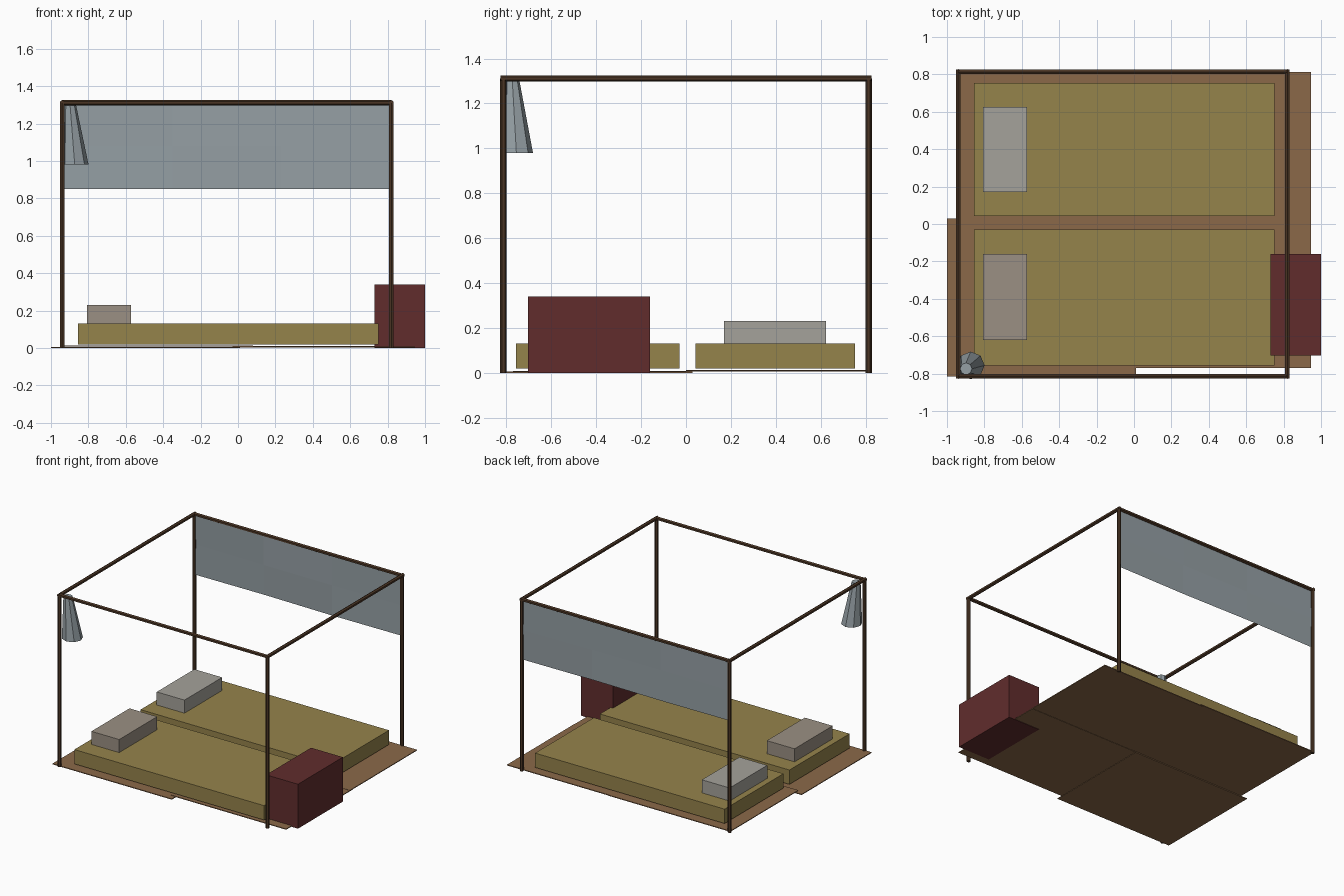
import bpy, math
from mathutils import Vector

if "Cube" in bpy.data.objects:
    bpy.data.objects.remove(bpy.data.objects["Cube"])


def material(name, rgb):
    m = bpy.data.materials.new(name)
    m.diffuse_color = (*[c ** 2.2 for c in rgb], 1)
    m.use_nodes = True
    m.node_tree.nodes["Principled BSDF"].inputs["Base Color"].default_value = m.diffuse_color
    return m


WOOD = material("dark_wood", (0.30, 0.22, 0.16))
MAT = material("woven_mat", (0.54, 0.41, 0.29))
BED = material("bedding", (0.58, 0.51, 0.30))
RED = material("red_paint", (0.38, 0.19, 0.19))
CLOTH = material("grey_cloth", (0.58, 0.62, 0.64))
PILLOWS = [material("front_linen", (0.60, 0.56, 0.51)),
           material("back_linen", (0.64, 0.63, 0.60))]


def mesh(name, verts, faces, mat):
    me = bpy.data.meshes.new(name)
    me.from_pydata(verts, [], faces)
    me.materials.append(mat)
    ob = bpy.data.objects.new(name, me)
    bpy.context.collection.objects.link(ob)
    return ob


def box(name, x0, x1, y0, y1, z0, z1, mat):
    bpy.ops.mesh.primitive_cube_add(
        size=1, location=((x0 + x1) / 2, (y0 + y1) / 2, (z0 + z1) / 2))
    ob = bpy.context.object
    ob.name = name
    ob.scale = (x1 - x0, y1 - y0, z1 - z0)
    ob.data.materials.append(mat)


def pole(name, a, b, r=0.014):
    a, b = Vector(a), Vector(b)
    bpy.ops.mesh.primitive_cylinder_add(
        vertices=6, radius=r, depth=(b - a).length, location=(a + b) / 2)
    ob = bpy.context.object
    ob.name = name
    ob.rotation_euler = (b - a).to_track_quat('Z', 'Y').to_euler()
    ob.data.materials.append(WOOD)


# Pole frame
XL, XR, Y, TOP = -0.94, 0.82, 0.814, 1.311
for side, x in (("left", XL), ("right", XR)):
    for end, y in (("front", -Y), ("back", Y)):
        pole(f"{end}_{side}_post", (x, y, 0), (x, y, TOP))
    pole(f"{side}_beam", (x, -Y - 0.012, TOP), (x, Y + 0.012, TOP))
for end, y in (("front", -Y), ("back", Y)):
    pole(f"{end}_beam", (XL, y, TOP), (XR, y, TOP))

# Overlapping floor mats
box("front_left_mat", -1.0, 0.01, -0.815, 0.03, 0.0, 0.006, MAT)
box("front_right_mat", -0.03, 0.947, -0.77, 0.03, 0.003, 0.009, MAT)
box("back_right_mat", 0.055, 0.947, 0.0, 0.813, 0.005, 0.011, MAT)
box("back_left_mat", -0.95, 0.08, 0.0, 0.82, 0.007, 0.013, MAT)

# Mattresses and pillows
beds = (("front", -0.757, -0.03, -0.62, -0.16), ("back", 0.043, 0.754, 0.17, 0.625))
for i, (end, y0, y1, p0, p1) in enumerate(beds):
    box(f"{end}_mattress", -0.855, 0.75, y0, y1, 0.02, 0.13, BED)
    box(f"{end}_pillow", -0.807, -0.572, p0, p1, 0.125, 0.23, PILLOWS[i])

# Chest at the foot
box("chest", 0.73, 1.0, -0.703, -0.16, 0.0, 0.34, RED)

# Hanging back curtain with a slight billow
cols, rows = 3, 2
verts = [(-0.93 + 1.74 * i / cols, 0.81 + 0.005 * math.sin(2.1 * i + 1.5 * j),
          0.85 + 0.46 * j / rows) for j in range(rows + 1) for i in range(cols + 1)]
n = cols + 1
mesh("back_curtain", verts,
     [(j * n + i, j * n + i + 1, (j + 1) * n + i + 1, (j + 1) * n + i)
      for j in range(rows) for i in range(cols)], CLOTH)

# Gathered curtain hanging in the front left corner, flaring downwards
S = 8
verts = [(cx + r * math.cos(math.tau * k / S), cy + r * math.sin(math.tau * k / S), z)
         for cx, cy, r, z in ((-0.873, -0.756, 0.074, 0.98), (-0.898, -0.774, 0.032, 1.3))
         for k in range(S)]
faces = [(k, (k + 1) % S, S + (k + 1) % S, S + k) for k in range(S)]
faces += [tuple(reversed(range(S))), tuple(range(S, 2 * S))]
mesh("gathered_curtain", verts, faces, CLOTH)
